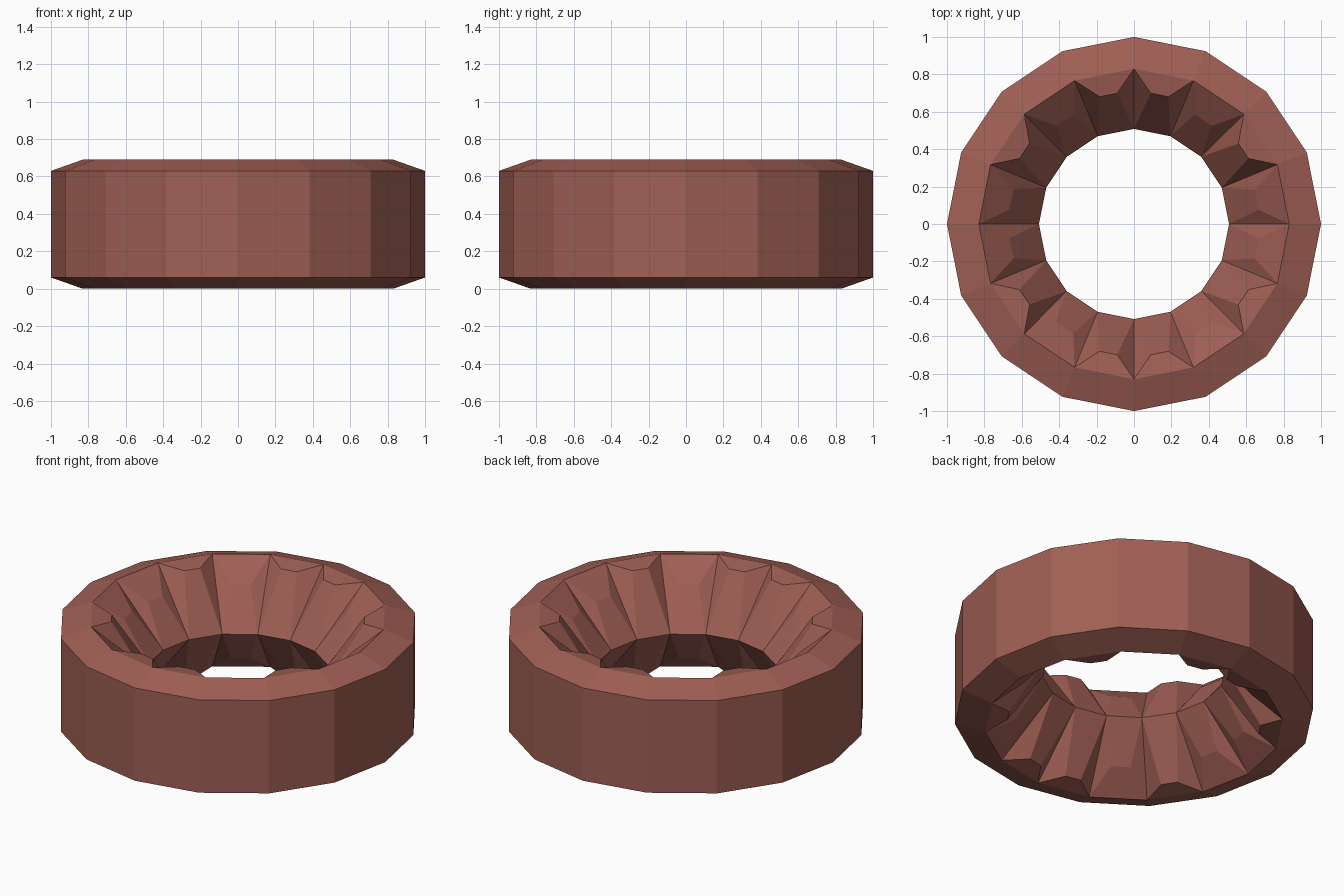
import bpy, bmesh, math

cube = bpy.data.objects.get("Cube")
if cube:
    bpy.data.objects.remove(cube, do_unlink=True)

SIDES = 16
MID = 0.345          # half the height, where the hole is narrowest
STEP = 2 * math.pi / SIDES

# Single clay colour
clay = bpy.data.materials.new("clay_red")
clay.use_nodes = True
colour = (0.35, 0.115, 0.09, 1.0)
clay.diffuse_color = colour
clay.node_tree.nodes["Principled BSDF"].inputs["Base Color"].default_value = colour

bm = bmesh.new()


def point(radius, angle, z):
    return bm.verts.new((radius * math.cos(angle), radius * math.sin(angle), z))


def ring(radius, z):
    return [point(radius, i * STEP, z) for i in range(SIDES)]


def band(a, b):
    """Join two rings with quads."""
    for i in range(SIDES):
        j = (i + 1) % SIDES
        bm.faces.new((a[i], a[j], b[j], b[i]))


def is_tall(i):
    """Tall blocks alternate with low ones, mirrored in each quarter."""
    k = i % 8
    return min(k, 7 - k) % 2 == 1


def blocks(rim, waist, side):
    """Raised block on every inner facet, tapering to the waist."""
    for i in range(SIDES):
        j = (i + 1) % SIDES
        radius, rise = (0.705, 0.325) if is_tall(i) else (0.67, 0.225)
        z = MID + side * rise
        middle = (i + 0.5) * STEP
        spread = math.radians(3.9 if is_tall(i) else 4.7)
        a = point(radius, middle - spread, z)
        b = point(radius, middle + spread, z)
        bm.faces.new((rim[i], rim[j], b, a))        # block end
        bm.faces.new((a, b, waist[j], waist[i]))    # block face
        bm.faces.new((rim[i], a, waist[i]))         # block sides
        bm.faces.new((rim[j], waist[j], b))


# Outer wall, sloped rims and the inner blocks above and below the waist
waist = ring(0.508, MID)
walls = []
for side in (1, -1):
    wall = ring(1.0, MID + side * 0.285)
    rim = ring(0.83, MID + side * 0.345)
    band(wall, rim)
    blocks(rim, waist, side)
    walls.append(wall)
band(*walls)

bmesh.ops.recalc_face_normals(bm, faces=bm.faces[:])
mesh = bpy.data.meshes.new("notched_ring")
bm.to_mesh(mesh)
bm.free()
mesh.materials.append(clay)
obj = bpy.data.objects.new("notched_ring", mesh)
bpy.context.collection.objects.link(obj)
